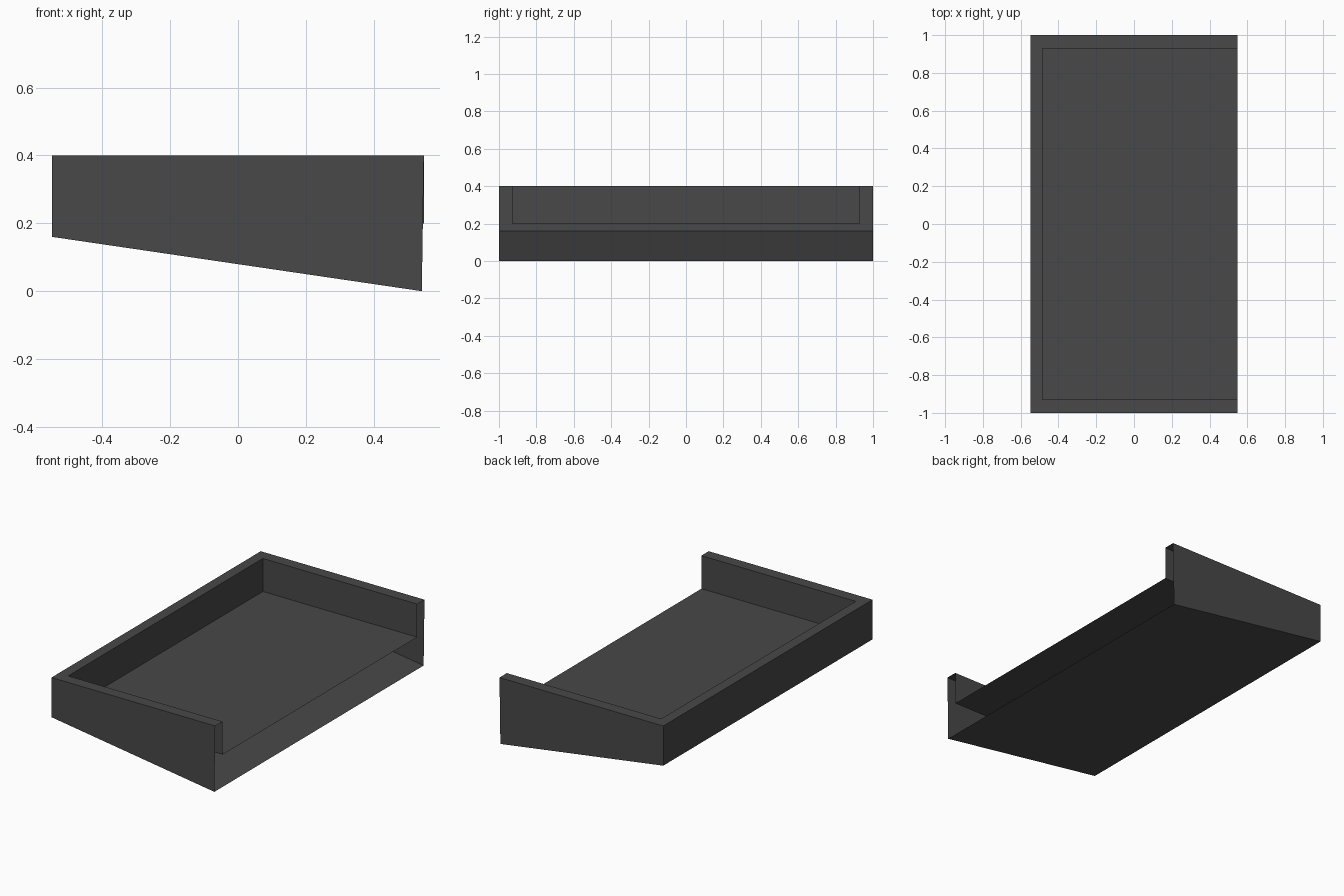
import bpy

cube = bpy.data.objects.get("Cube")
if cube:
    bpy.data.objects.remove(cube, do_unlink=True)

grey = bpy.data.materials.new("dark grey")
grey.use_nodes = True
colour = (0.065, 0.065, 0.065, 1)
grey.diffuse_color = colour
grey.node_tree.nodes["Principled BSDF"].inputs["Base Color"].default_value = colour

BACK, OPEN, LIP = -0.548, 0.542, 0.548   # closed end, open end, tray lip
TOP, FLOOR, BACK_BASE = 0.40, 0.20, 0.16
INNER_X, INNER_Y, OUTER_Y = -0.485, 0.93, 1.0


def trough(name, back_x, front_x, half_y, back_z, front_z, outward):
    """Open-topped sheet trough: a base and three walls, open towards +x."""
    verts = []
    for y in (-half_y, half_y):
        verts += [(back_x, y, back_z), (front_x, y, front_z),
                  (LIP, y, TOP), (back_x, y, TOP)]
    faces = [(0, 1, 2, 3), (7, 6, 5, 4), (0, 3, 7, 4), (0, 4, 5, 1)]
    if not outward:
        faces = [f[::-1] for f in faces]
    return sheet(name, verts, faces)


def sheet(name, verts, faces):
    mesh = bpy.data.meshes.new(name)
    mesh.from_pydata(verts, [], faces)
    mesh.materials.append(grey)
    obj = bpy.data.objects.new(name, mesh)
    bpy.context.collection.objects.link(obj)
    return obj


# Outer casing with a sloping underside, and the level tray inside it
trough("outer_casing", BACK, OPEN, OUTER_Y, BACK_BASE, 0.0, True)
trough("inner_tray", INNER_X, LIP, INNER_Y, FLOOR, FLOOR, False)

# Flat U-shaped rim joining the two
outline = [(LIP, -OUTER_Y), (BACK, -OUTER_Y), (BACK, OUTER_Y), (LIP, OUTER_Y),
           (LIP, -INNER_Y), (INNER_X, -INNER_Y), (INNER_X, INNER_Y), (LIP, INNER_Y)]
sheet("top_rim", [(x, y, TOP) for x, y in outline],
      [(i, i + 4, i + 5, i + 1) for i in range(3)])
